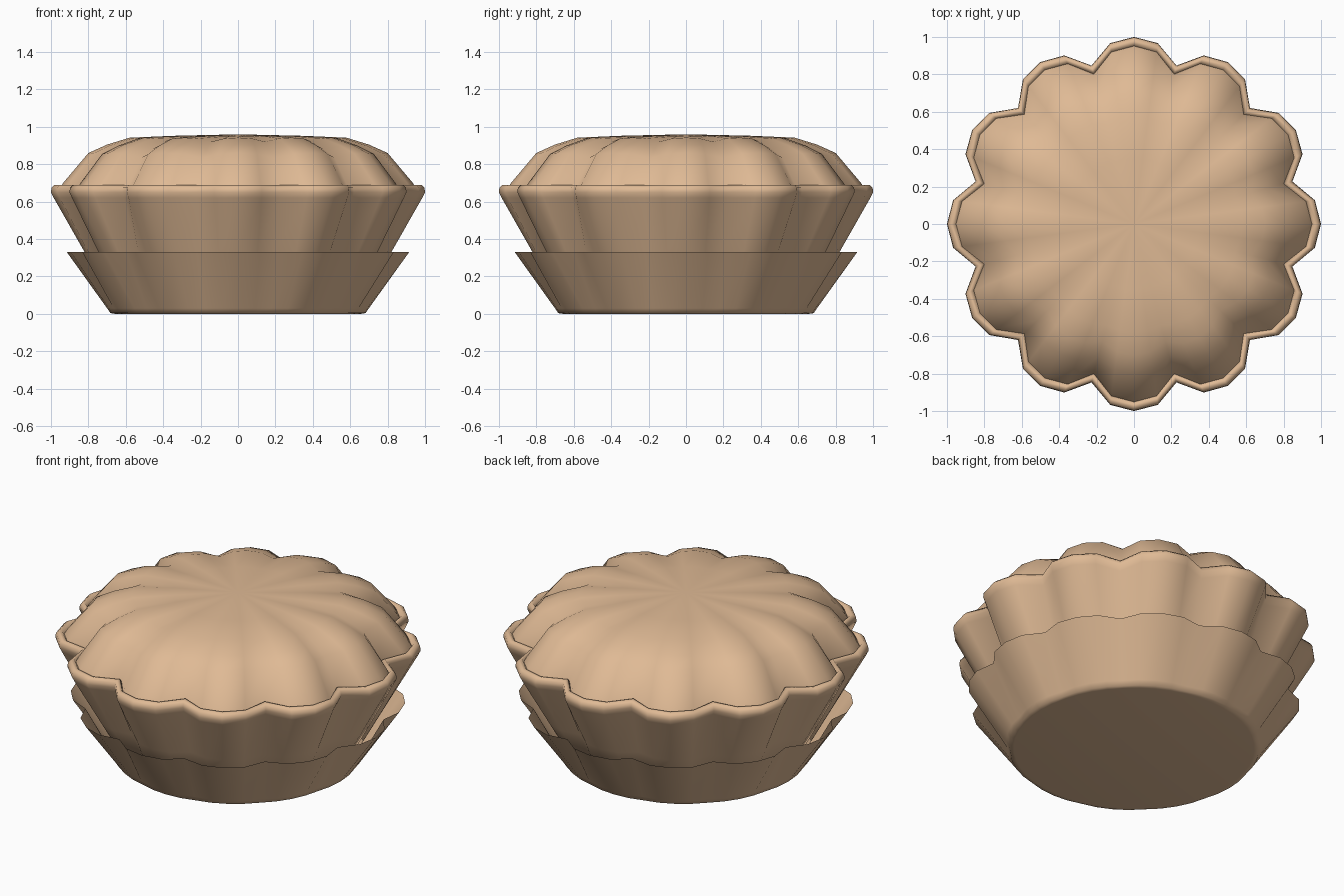
import bpy
import bmesh
from math import sin, cos, tau

cube = bpy.data.objects.get("Cube")
if cube:
    bpy.data.objects.remove(cube, do_unlink=True)

LOBES, STEPS = 12, 4
COUNT = LOBES * STEPS
FLUTE = [0.0, 0.2, 1.0, 0.2]   # how far each lobe step drops from crest to valley

pastry = bpy.data.materials.new("baked_pastry")
pastry.use_nodes = True
COLOUR = (0.74, 0.49, 0.30, 1)
pastry.diffuse_color = COLOUR
pastry.node_tree.nodes["Principled BSDF"].inputs["Base Color"].default_value = COLOUR


def fluted_loft(name, profile, cap_start=False, peak_z=None):
    """Loft fluted rings given as (crest radius, valley radius, crest z, valley z)."""
    bm = bmesh.new()
    rings = []
    for crest, valley, z_crest, z_valley in profile:
        ring = []
        for i in range(COUNT):
            f, a = FLUTE[i % STEPS], tau * i / COUNT
            r = crest + (valley - crest) * f
            ring.append(bm.verts.new((r * cos(a), r * sin(a), z_crest + (z_valley - z_crest) * f)))
        rings.append(ring)
    for low, high in zip(rings, rings[1:]):
        for i in range(COUNT):
            j = (i + 1) % COUNT
            bm.faces.new((low[i], low[j], high[j], high[i]))
    if cap_start:
        bm.faces.new(rings[0][::-1])
    if peak_z is not None:
        tip = bm.verts.new((0, 0, peak_z))
        for i in range(COUNT):
            bm.faces.new((rings[-1][i], rings[-1][(i + 1) % COUNT], tip))
    mesh = bpy.data.meshes.new(name)
    bm.to_mesh(mesh)
    bm.free()
    mesh.materials.append(pastry)
    mesh.polygons.foreach_set("use_smooth", [True] * len(mesh.polygons))
    obj = bpy.data.objects.new(name, mesh)
    bpy.context.collection.objects.link(obj)
    return obj


# Thin flared baking cup with a flat round base
fluted_loft("baking_cup", [
    (0.655, 0.655, 0, 0),
    (0.682, 0.675, 0.004, 0.004),
    (0.70, 0.688, 0.03, 0.03),
    (0.915, 0.845, 0.33, 0.33),
], cap_start=True)

# Fluted crust wall with a rounded rim that turns inwards
fluted_loft("crust_wall", [
    (0.64, 0.62, 0.02, 0.02),
    (0.82, 0.755, 0.33, 0.33),
    (0.985, 0.862, 0.62, 0.62),
    (1.0, 0.877, 0.65, 0.65),
    (0.997, 0.872, 0.675, 0.675),
    (0.98, 0.855, 0.69, 0.69),
    (0.962, 0.838, 0.688, 0.688),
    (0.95, 0.828, 0.67, 0.67),
], cap_start=True)

# Domed lid whose flutes fade out towards the middle
fluted_loft("domed_lid", [
    (0.953, 0.83, 0.67, 0.67),
    (0.935, 0.82, 0.70, 0.695),
    (0.80, 0.73, 0.86, 0.835),
    (0.70, 0.65, 0.905, 0.88),
    (0.58, 0.56, 0.942, 0.92),
    (0.35, 0.35, 0.952, 0.947),
], peak_z=0.96)
